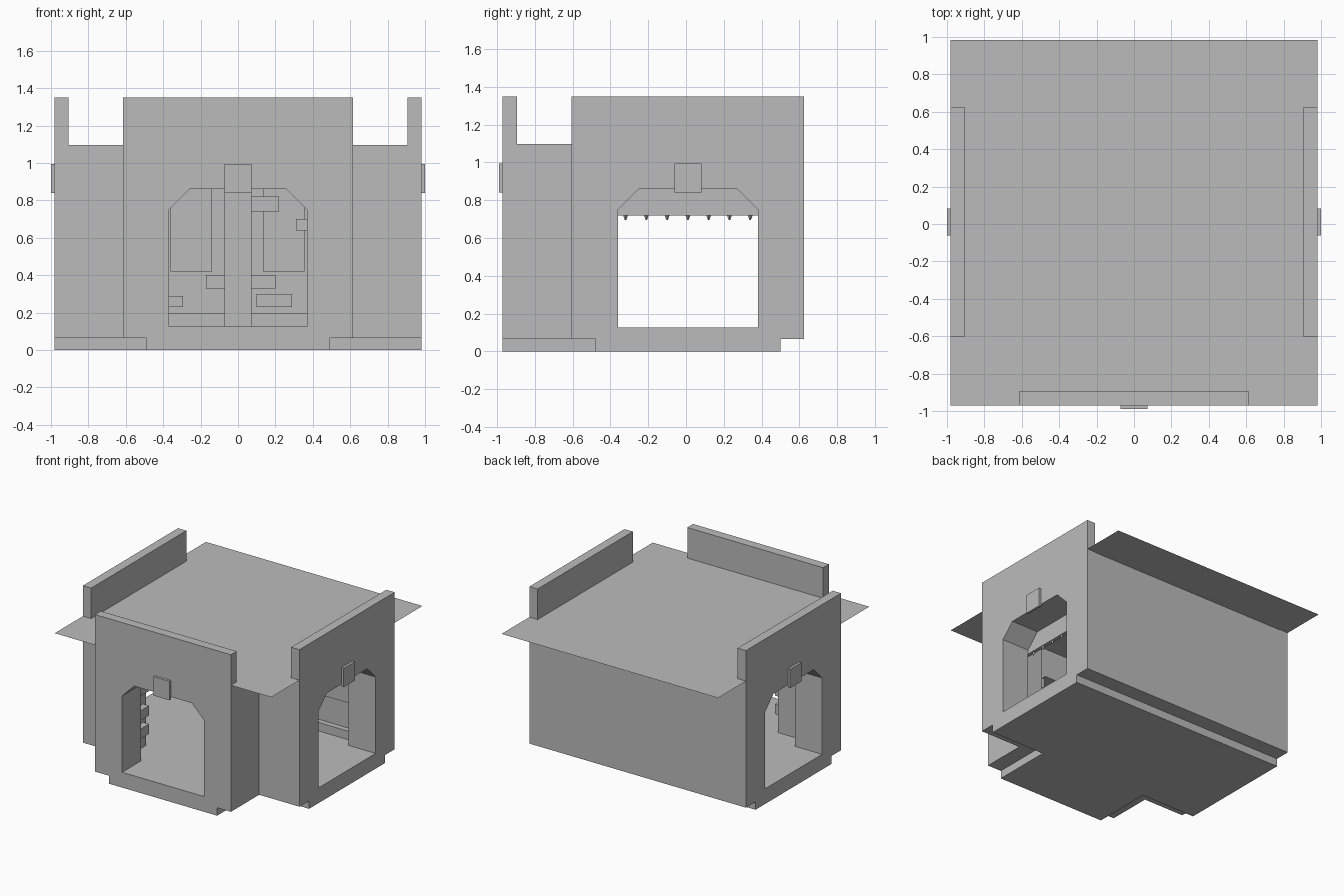
import bpy, bmesh
from math import pi
from mathutils import Matrix, Vector

if "Cube" in bpy.data.objects:
    bpy.data.objects.remove(bpy.data.objects["Cube"])

grey = bpy.data.materials.new("plain_grey")
grey.use_nodes = True
colour = (0.5, 0.5, 0.5, 1)
grey.diffuse_color = colour
grey.node_tree.nodes["Principled BSDF"].inputs["Base Color"].default_value = colour

CY = 0.01            # middle of the room in y
REACH = 0.98         # distance from middle to a portal face


def finish(name, bm):
    bmesh.ops.recalc_face_normals(bm, faces=bm.faces)
    mesh = bpy.data.meshes.new(name)
    bm.to_mesh(mesh)
    bm.free()
    obj = bpy.data.objects.new(name, mesh)
    bpy.context.collection.objects.link(obj)
    mesh.materials.append(grey)
    return obj


def prism(name, points, depth):
    """Extrude a closed outline of 3D points along a vector."""
    bm = bmesh.new()
    face = bm.faces.new([bm.verts.new(p) for p in points])
    moved = bmesh.ops.extrude_face_region(bm, geom=[face])["geom"]
    bmesh.ops.translate(bm, vec=Vector(depth),
                        verts=[v for v in moved if isinstance(v, bmesh.types.BMVert)])
    return finish(name, bm)


def box(name, x, y, z):
    outline = [(x[0], y[0], z[0]), (x[1], y[0], z[0]), (x[1], y[1], z[0]), (x[0], y[1], z[0])]
    return prism(name, outline, (0, 0, z[1] - z[0]))


def tee(name, half, reach, z0, z1):
    """T-shaped plan with arms to the front and both sides."""
    n, f = CY - half, CY - reach
    plan = [(-half, f), (half, f), (half, n), (reach, n), (reach, CY + half),
            (-reach, CY + half), (-reach, n), (-half, n)]
    return prism(name, [(x, y, z0) for x, y in plan], (0, 0, z1 - z0))


def carve(target, cutter):
    mod = target.modifiers.new("opening", 'BOOLEAN')
    mod.operation = 'DIFFERENCE'
    mod.solver = 'EXACT'
    mod.object = cutter
    cutter.hide_render = True
    cutter.hide_set(True)
    bpy.context.view_layer.objects.active = target
    bpy.ops.object.modifier_apply(modifier=mod.name)
    bpy.data.objects.remove(cutter)


def turn(obj, angle):
    """Swing a front part round the middle of the room."""
    middle = Matrix.Translation((0, CY, 0))
    obj.data.transform(middle @ Matrix.Rotation(angle, 4, 'Z') @ middle.inverted())
    return obj


# Foundation, walls and roof
tee("foundation", 0.49, REACH, 0, 0.065)
walls = tee("walls", 0.615, REACH, 0.065, 1.097)
carve(walls, tee("room_cutter", 0.495, 0.735, 0.125, 1.3))

arch = [(-0.37, 0.125), (0.37, 0.125), (0.37, 0.75), (0.26, 0.86), (-0.26, 0.86), (-0.37, 0.75)]
for angle in (0, pi / 2, -pi / 2):
    door = prism("door_cutter", [(x, CY - 1.1, z) for x, z in arch], (0, 0.5, 0))
    carve(walls, turn(door, angle))

bm = bmesh.new()
bm.faces.new([bm.verts.new(p) for p in
              ((-0.98, -0.97, 1.1), (0.98, -0.97, 1.1), (0.98, 0.985, 1.1), (-0.98, 0.985, 1.1))])
finish("roof", bm)

# Parapet and door plaque for each portal
for side, angle in (("front", 0), ("left", pi / 2), ("right", -pi / 2)):
    face = CY - REACH
    turn(box(side + "_parapet", (-0.615, 0.615), (face, face + 0.075), (1.097, 1.35)), angle)
    turn(box(side + "_plaque", (-0.072, 0.072), (face - 0.02, face), (0.84, 0.995)), angle)

# Raised gates with spikes inside the side doors
for side, angle in (("left", pi / 2), ("right", -pi / 2)):
    turn(box(side + "_gate", (-0.49, 0.49), (CY - 0.73, CY - 0.70), (0.72, 1.09)), angle)
    bm = bmesh.new()
    for i in range(-3, 4):
        place = Matrix.Translation((i * 0.11, CY - 0.715, 0.708)) @ Matrix.Rotation(pi, 4, 'X')
        bmesh.ops.create_cone(bm, cap_ends=True, segments=4, radius1=0.013, radius2=0.004,
                              depth=0.025, matrix=place)
    turn(finish(side + "_gate_spikes", bm), angle)

# Back wall: column, skirting and panels
back = 0.507
box("back_column", (-0.072, 0.072), (0.40, back), (0.125, 1.09))
box("skirting", (-0.73, 0.73), (0.46, back), (0.125, 0.195))
for i, x in enumerate((-0.69, -0.36, 0.135, 0.46)):
    box(f"wall_panel_{i}", (x, x + 0.22), (0.47, back), (0.42, 1.09))

# Loose wall plates on the back wall
plates = [(0.07, 0.22, 0.74, 0.82), (0.31, 0.38, 0.64, 0.70), (-0.17, -0.07, 0.33, 0.40),
          (0.07, 0.20, 0.33, 0.40), (0.10, 0.29, 0.23, 0.30), (-0.40, -0.295, 0.23, 0.29)]
for i, (x0, x1, z0, z1) in enumerate(plates):
    box(f"wall_plate_{i}", (x0, x1), (0.455, back), (z0, z1))

# Plates on the inner corners beside the front door
for side in (-1, 1):
    for i, z in enumerate((0.25, 0.40, 0.60)):
        xs = sorted((side * 0.44, side * 0.495))
        box(f"corner_plate_{side}_{i}", xs, (-0.66, -0.52), (z, z + 0.08))
